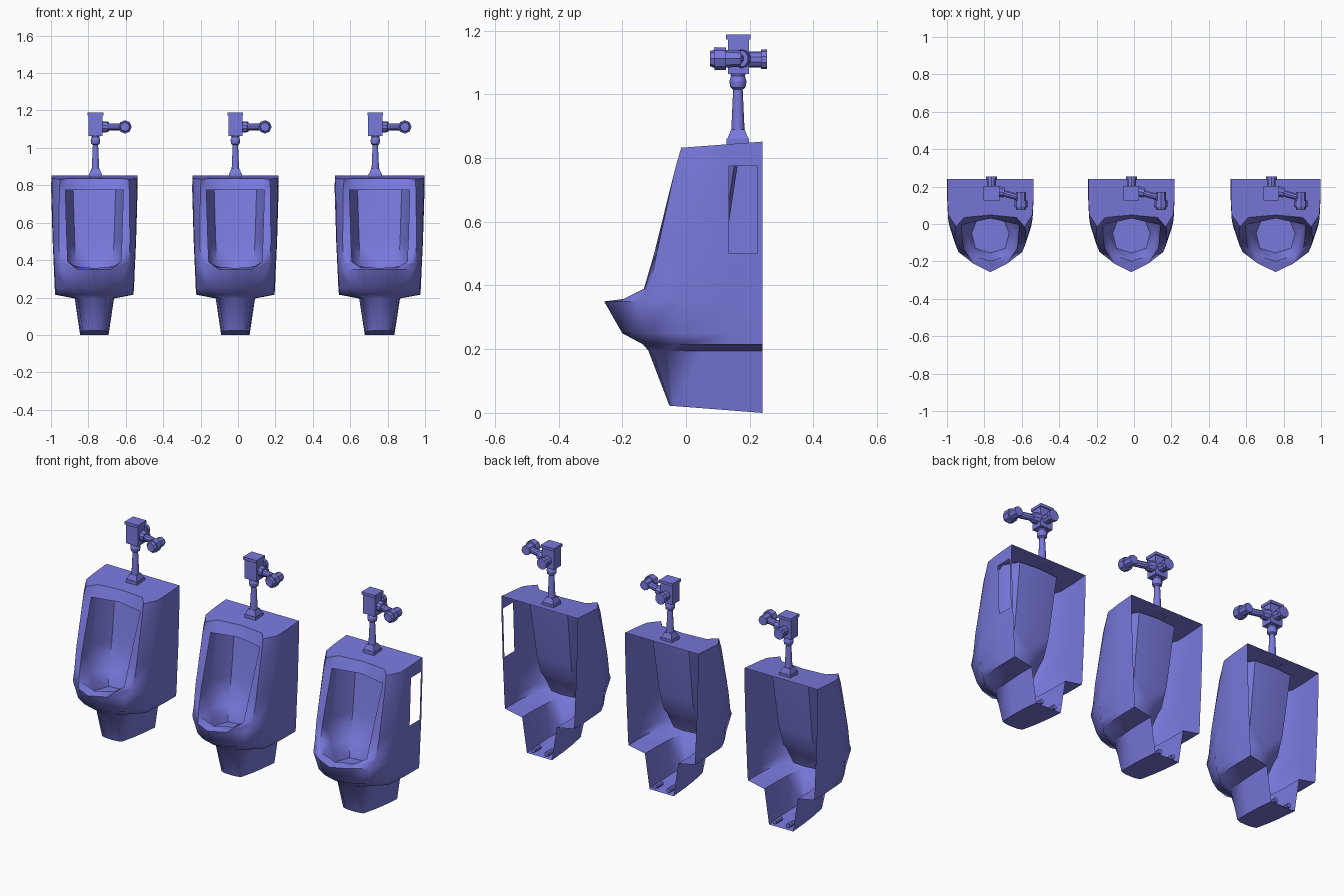
import bpy, bmesh, math
from mathutils import Vector, Matrix

if "Cube" in bpy.data.objects:
    bpy.data.objects.remove(bpy.data.objects["Cube"])

mat = bpy.data.materials.new("violet_blue")
mat.diffuse_color = (0.19, 0.19, 0.72, 1)
mat.use_nodes = True
mat.node_tree.nodes["Principled BSDF"].inputs["Base Color"].default_value = mat.diffuse_color


def finish(bm, name, x, angle=40):
    me = bpy.data.meshes.new(name)
    bmesh.ops.recalc_face_normals(bm, faces=bm.faces[:])
    bm.to_mesh(me)
    bm.free()
    me.materials.append(mat)
    ob = bpy.data.objects.new(name, me)
    ob.location.x = x
    bpy.context.collection.objects.link(ob)
    bpy.context.view_layer.objects.active = ob
    ob.select_set(True)
    bpy.ops.object.shade_smooth_by_angle(angle=math.radians(angle))
    ob.select_set(False)


# Outer shell: z, half width of the straight side, then side, corner, rim and centre (x, y)
SHELL = [
    (.840, .230, (.225, .05), (.183, -.015), (.140, .035), (0, .048)),
    (.775, .231, (.226, .03), (.187, -.032), (.155, -.005), (0, .030)),
    (.500, .223, (.221, .00), (.190, -.092), (.147, -.100), None),
    (.390, .218, (.216, -.02), (.185, -.115), (.142, -.132), None),
    (.350, .216, (.213, -.03), (.170, -.150), (.090, -.212), (0, -.257)),
    (.250, .212, (.208, -.03), (.150, -.130), (.080, -.175), (0, -.200)),
    (.215, .209, (.200, -.02), (.130, -.090), (.060, -.120), (0, -.135)),
    (.195, .105, (.100, .05), (.090, -.060), (.050, -.105), (0, -.118)),
    (.010, .076, (.072, .05), (.062, -.040), (.035, -.050), (0, -.052)),
]
# Bowl lining: z, then side, back corner and back centre (x, y)
BOWL = [
    (.830, (.160, .08), (.115, .16), (0, .170)),
    (.500, (.150, .00), (.105, .11), (0, .120)),
    (.390, (.145, -.03), (.098, .08), (0, .090)),
    (.360, (.130, -.05), (.090, .06), (0, .070)),
]


def basin(x, widen, hole):
    bm = bmesh.new()
    for s in (1, -1):
        def V(p, z):
            return bm.verts.new((s * widen * p[0], p[1], z))

        rows = []
        for i, (z, w, *front) in enumerate(SHELL):
            pts = [(w, .24), (w, .225), (w, .135)] + front
            row = []
            for p in pts:
                zz = z
                if i == 0:
                    zz = .832 + .075 * (p[1] + .02)
                if i == len(SHELL) - 1:
                    zz = .0185 - .077 * p[1]
                row.append(V(p, zz) if p else None)
            rows.append(row)
        for r in range(len(rows) - 1):
            a, b = rows[r], rows[r + 1]
            for c in range(6):
                if c == 5 and r in (1, 2, 3):
                    continue                      # front opening
                if hole and s == 1 and r == 1 and c == 1:
                    continue                      # missing panel in the side
                bm.faces.new((a[c], a[c + 1], b[c + 1], b[c]))
        # top deck and foot
        for row in (rows[0], rows[-1]):
            back = V((0, .24), row[0].co.z)
            mid = V((0, .135), row[2].co.z)
            bm.faces.new((row[0], row[1], row[2], mid, back))
            bm.faces.new((row[2], row[3], mid))
            bm.faces.new((row[3], row[4], row[5], mid))
            bm.faces.new((row[5], row[6], mid))

        # bowl lining
        lip, lip_mid = V((.10, -.165), .366), V((0, -.2), .357)
        edge = [rows[1][5], rows[2][5], rows[3][5], lip]
        wall = [[e] + [V(p, z) for p in pts] for e, (z, *pts) in zip(edge, BOWL)]
        for a, b in zip(wall, wall[1:]):
            for c in range(3):
                bm.faces.new((a[c], a[c + 1], b[c + 1], b[c]))
        m, k, l = wall[0][1:]
        bm.faces.new((rows[1][5], m, k, l, rows[1][6]))          # ceiling
        # lip
        bm.faces.new((rows[3][5], rows[4][5], lip))
        bm.faces.new((rows[4][5], rows[4][6], lip_mid, lip))
        # bowl floor
        rim = [lip_mid] + wall[-1]
        low = [V(p, .275) for p in ((0, -.155), (.08, -.13), (.10, -.05), (.07, .03), (0, .04))]
        for c in range(4):
            bm.faces.new((rim[c], rim[c + 1], low[c + 1], low[c]))
        bm.faces.new(low)
    bmesh.ops.remove_doubles(bm, verts=bm.verts[:], dist=.0005)
    finish(bm, "urinal_basin", x, 55)


def tube(bm, p, q, r1, r2, n=10, turn=0):
    p, q = Vector(p), Vector(q)
    d = q - p
    m = Matrix.Translation((p + q) / 2) @ d.to_track_quat('Z', 'Y').to_matrix().to_4x4()
    bmesh.ops.create_cone(bm, cap_ends=True, segments=n, radius1=r1, radius2=r2,
                          depth=d.length, matrix=m @ Matrix.Rotation(turn, 4, 'Z'))


def box(bm, lo, hi):
    lo, hi = Vector(lo), Vector(hi)
    m = Matrix.Translation((lo + hi) / 2) @ Matrix.Diagonal((*(hi - lo), 1))
    bmesh.ops.create_cube(bm, size=1, matrix=m)


def flush_pipe(x):
    bm = bmesh.new()
    y = .163
    # square flange, then a turned column with a coupling nut
    tube(bm, (0, y, .842), (0, y, .862), .050, .050, 4, math.pi / 4)
    tube(bm, (0, y, .862), (0, y, .890), .046, .030, 4, math.pi / 4)
    prof = [(.885, .021), (1.015, .015), (1.022, .024), (1.040, .027),
            (1.058, .022), (1.068, .026)]
    for (z1, r1), (z2, r2) in zip(prof, prof[1:]):
        tube(bm, (0, y, z1), (0, y, z2), r1, r2)
    finish(bm, "flush_pipe", x)


def flush_valve(x):
    bm = bmesh.new()
    # valve body with cap
    box(bm, (-.038, .132, 1.064), (.038, .197, 1.172))
    box(bm, (-.042, .126, 1.172), (.042, .203, 1.188))
    # stub to the wall
    tube(bm, (0, .19, 1.11), (0, .24, 1.11), .025, .025)
    tube(bm, (0, .235, 1.11), (0, .255, 1.11), .031, .031)
    finish(bm, "flush_valve", x, 30)

    bm = bmesh.new()
    # side arm and stop valve
    tube(bm, (.03, .175, 1.112), (.068, .168, 1.112), .030, .028)
    tube(bm, (.06, .166, 1.112), (.135, .145, 1.112), .018, .018)
    tube(bm, (.158, .105, 1.112), (.158, .172, 1.112), .028, .026, 8)
    tube(bm, (.158, .090, 1.112), (.158, .125, 1.112), .036, .035, 8)
    tube(bm, (.158, .076, 1.112), (.158, .092, 1.112), .024, .030, 8)
    finish(bm, "stop_valve", x, 30)


def foot_bolts(x):
    bm = bmesh.new()
    for s in (1, -1):
        tube(bm, (s * .042, .18, .022), (s * .042, .238, .022), .013, .013, 8)
    finish(bm, "foot_bolts", x)


# three fixtures in a row; the last is a little wider and has a side panel missing
for bx, px, widen, hole in ((-.768, -.762, 1, False), (-.014, -.014, 1, False),
                            (.757, .734, 1.04, True)):
    basin(bx, widen, hole)
    foot_bolts(bx)
    flush_pipe(px)
    flush_valve(px)
